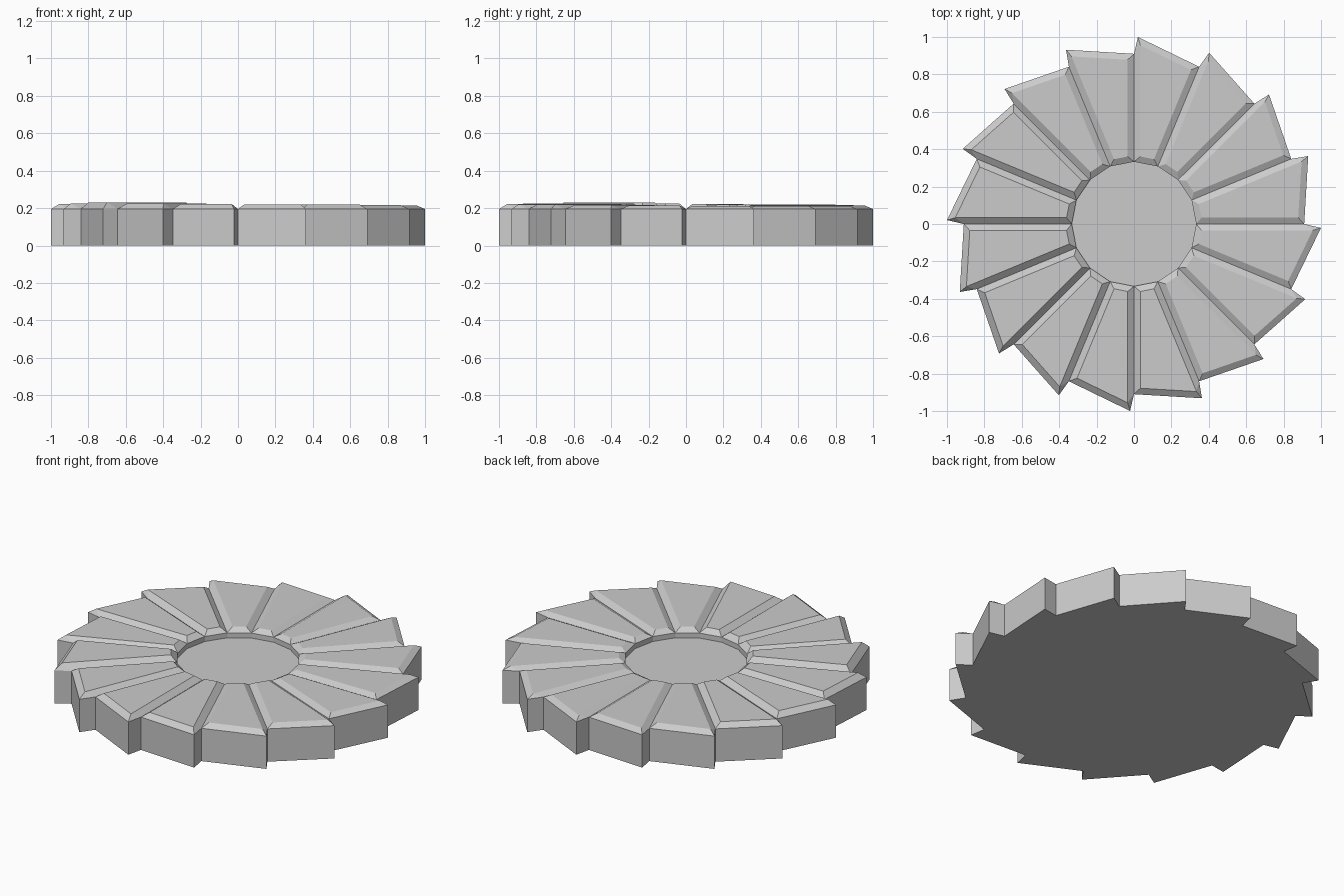
import bpy, bmesh
from math import cos, sin, radians
from mathutils import Vector

if "Cube" in bpy.data.objects:
    bpy.data.objects.remove(bpy.data.objects["Cube"])

N = 16
STEP = 360 / N
R_HUB, R_NOTCH, R_TIP = 0.333, 0.91, 1.0
Z_RIM, Z_HUB, INSET = 0.195, 0.165, 0.034


def polar(r, deg, z=0.0):
    return Vector((r * cos(radians(deg)), r * sin(radians(deg)), z))


def inset_polygon(pts, d, z):
    """Offset a counter-clockwise convex polygon inwards by d."""
    out = []
    for i, p in enumerate(pts):
        e1 = (p - pts[i - 1]).normalized()
        e2 = (pts[(i + 1) % len(pts)] - p).normalized()
        n1, n2 = Vector((-e1.y, e1.x, 0)), Vector((-e2.y, e2.x, 0))
        q = p + (n1 + n2) * (d / (1 + n1.dot(n2)))
        out.append(Vector((q.x, q.y, z)))
    return out


bm = bmesh.new()

# rings of shared rim points
hub = [bm.verts.new(polar(R_HUB, k * STEP, Z_RIM)) for k in range(N)]
floor = [bm.verts.new(polar(R_HUB, k * STEP, Z_HUB)) for k in range(N)]
notch = [bm.verts.new(polar(R_NOTCH, k * STEP, Z_RIM)) for k in range(N)]
tip = [bm.verts.new(polar(R_TIP, k * STEP - 1.2, Z_RIM)) for k in range(N)]

# outline of the saw-toothed disc, counter-clockwise
outline = [v for k in range(N) for v in (tip[k], notch[k])]
base = [bm.verts.new((v.co.x, v.co.y, 0)) for v in outline]
for i in range(len(base)):
    j = (i + 1) % len(base)
    bm.faces.new((base[i], base[j], outline[j], outline[i]))
bm.faces.new(base[::-1])

# recessed hub floor and its wall
bm.faces.new(floor)
for k in range(N):
    j = (k + 1) % N
    bm.faces.new((floor[j], floor[k], hub[k], hub[j]))

# bevelled blades, rising slightly towards one side
for k in range(N):
    j = k - 1
    height = 0.218 + 0.006 * cos(radians((k - 0.5) * STEP - 214))
    if k == 10:
        height = 0.231
    # corner where the groove line meets the sloping outer edge
    g = polar(1, k * STEP)
    e = tip[k].co - notch[j].co
    a = notch[j].co
    t = -(a.x * g.y - a.y * g.x) / (e.x * g.y - e.y * g.x)
    corners = [hub[j].co, notch[j].co, a + e * t, hub[k].co]
    top = [bm.verts.new(p) for p in inset_polygon(corners, INSET, height)]
    bm.faces.new(top)
    bm.faces.new((hub[j], notch[j], top[1], top[0]))
    bm.faces.new((notch[j], tip[k], top[2], top[1]))
    bm.faces.new((tip[k], notch[k], top[2]))
    bm.faces.new((notch[k], hub[k], top[3], top[2]))
    bm.faces.new((hub[k], hub[j], top[0], top[3]))

bmesh.ops.recalc_face_normals(bm, faces=bm.faces)
mesh = bpy.data.meshes.new("bladed_disc")
bm.to_mesh(mesh)
bm.free()
bpy.context.collection.objects.link(bpy.data.objects.new("bladed_disc", mesh))
